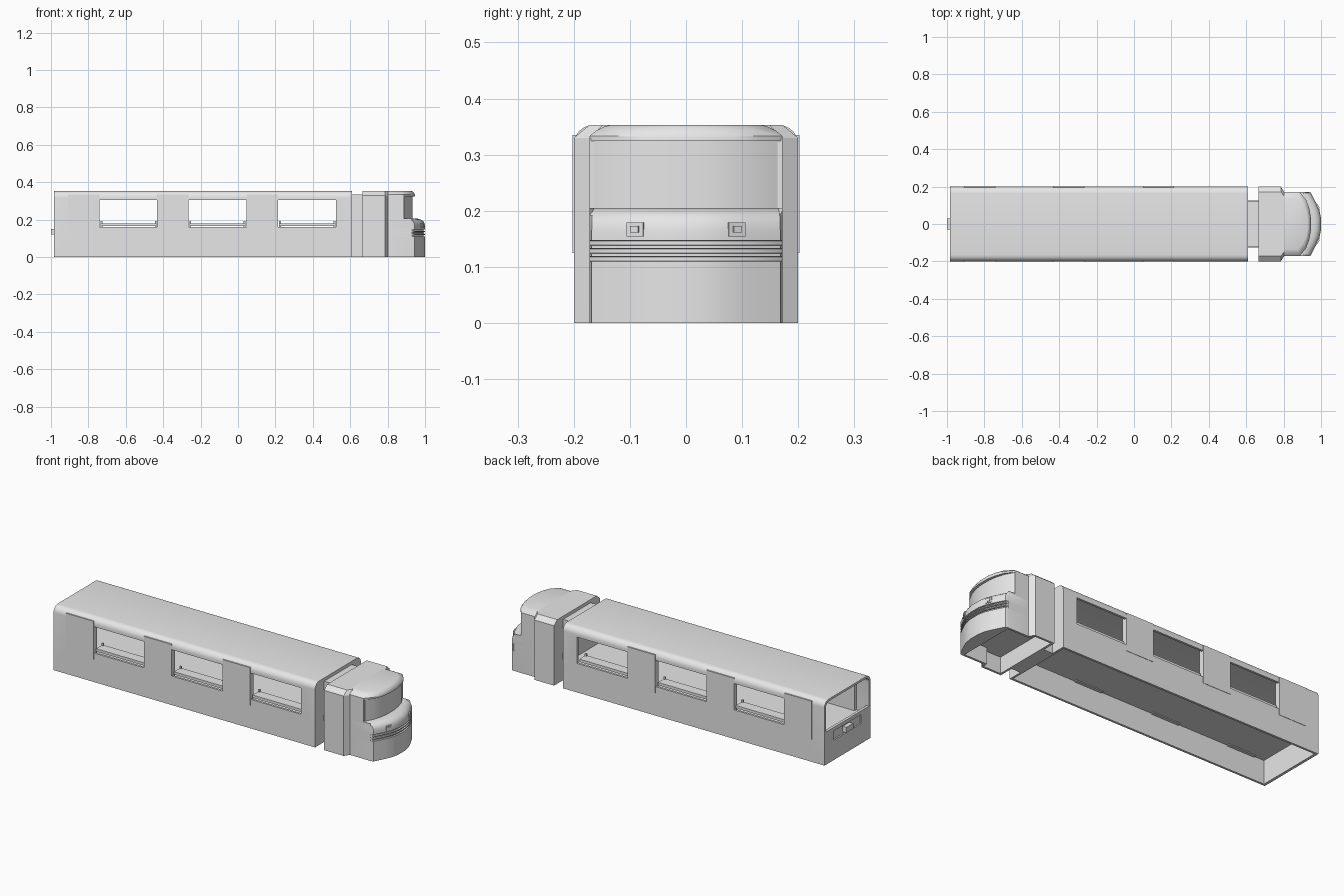
import bpy, bmesh, math

if "Cube" in bpy.data.objects:
    bpy.data.objects.remove(bpy.data.objects["Cube"])

grey = bpy.data.materials.new("plain grey")
grey.use_nodes = True
grey.diffuse_color = (0.8, 0.8, 0.8, 1)
grey.node_tree.nodes["Principled BSDF"].inputs["Base Color"].default_value = (0.8, 0.8, 0.8, 1)


def loft(name, rings):
    """Skin a stack of equal-length closed rings and cap both ends."""
    bm = bmesh.new()
    loops = [[bm.verts.new(p) for p in ring] for ring in rings]
    n = len(loops[0])
    for a, b in zip(loops, loops[1:]):
        for i in range(n):
            j = (i + 1) % n
            bm.faces.new((a[i], a[j], b[j], b[i]))
    bm.faces.new(loops[0])
    bm.faces.new(loops[-1])
    bmesh.ops.recalc_face_normals(bm, faces=bm.faces)
    mesh = bpy.data.meshes.new(name)
    bm.to_mesh(mesh)
    bm.free()
    ob = bpy.data.objects.new(name, mesh)
    bpy.context.collection.objects.link(ob)
    mesh.materials.append(grey)
    return ob


def box(name, x, y, z):
    return loft(name, [[(x[0], y[0], h), (x[1], y[0], h), (x[1], y[1], h), (x[0], y[1], h)] for h in z])


def select(ob):
    bpy.ops.object.select_all(action="DESELECT")
    ob.select_set(True)
    bpy.context.view_layer.objects.active = ob


def cut(ob, cutters):
    select(ob)
    for c in cutters:
        m = ob.modifiers.new("cut", "BOOLEAN")
        m.operation, m.solver, m.object = "DIFFERENCE", "EXACT", c
        bpy.ops.object.modifier_apply(modifier=m.name)


def discard(cutters):
    for c in cutters:
        bpy.data.objects.remove(c)


def smooth(ob):
    select(ob)
    bpy.ops.object.shade_smooth_by_angle(angle=math.radians(32))


def arch(half, bottom, top, radius):
    """Cross-section with rounded upper corners, as (y, z)."""
    arc = [(half - radius + radius * math.cos(t), top - radius + radius * math.sin(t))
           for t in (math.pi / 2 * i / 6 for i in range(7))]
    side = [(half, bottom)] + arc
    return side + [(-y, z) for y, z in reversed(side)]


def tunnel(name, x0, x1, section):
    return loft(name, [[(x, y, z) for y, z in section] for x in (x0, x1)])


# Carriage: hollow shell, open underneath and above the rear wall
BACK, FRONT, FLOOR = -0.985, 0.61, 0.14
body = tunnel("carriage_body", BACK, FRONT, arch(0.2, 0, 0.353, 0.035))
windows = [(-0.74, -0.43), (-0.265, 0.045), (0.215, 0.525)]
cutters = [
    tunnel("cabin_cutter", BACK + 0.015, FRONT - 0.012, arch(0.188, FLOOR, 0.341, 0.028)),
    tunnel("rear_cutter", BACK - 0.05, BACK + 0.05, arch(0.188, 0.18, 0.341, 0.028)),
    box("under_cutter", (BACK + 0.015, FRONT - 0.012), (-0.188, 0.188), (-0.1, FLOOR - 0.01)),
    box("plate_cutter", (BACK - 0.05, BACK + 0.008), (-0.12, 0.12), (0.11, 0.16)),
]
cutters += [box("window_cutter", w, (-0.3, 0.3), (0.16, 0.305)) for w in windows]
cut(body, cutters)
discard(cutters)
smooth(body)

# Doors, benches and bench posts on both sides
for side, s in (("left", 1), ("right", -1)):
    for i, (x0, x1) in enumerate(windows, 1):
        box(f"door_{side}_{i}", (x0 - 0.168, x0), sorted((s * 0.172, s * 0.202)), (0.125, 0.335))
        a, b = x0 + 0.005, x1 - 0.005
        box(f"bench_{side}_{i}", (a, b), sorted((s * 0.13, s * 0.187)), (0.165, 0.18))
        for x in (a, b - 0.01):
            box(f"bench_post_{side}_{i}", (x, x + 0.01), sorted((s * 0.13, s * 0.14)), (FLOOR, 0.192))

# Couplings
box("rear_coupler", (-1, BACK + 0.01), (-0.03, 0.03), (0.12, 0.15))
box("gangway", (FRONT - 0.005, 0.67), (-0.12, 0.12), (0, 0.335))
for z in (0.12, 0.138):
    box("gangway_rib", (FRONT - 0.005, 0.67), (-0.126, 0.126), (z, z + 0.012))


def mirrored(half):
    return half + [(x, -y) for x, y in reversed(half)]


# Rear part of the cab with chamfered shoulders
def shoulder_ring(z, k):
    return [(x, y * k, z) for x, y in mirrored([(0.665, 0.2), (0.785, 0.2), (0.803, 0.172)])]


cab_rear = loft("cab_rear", [shoulder_ring(0, 1), shoulder_ring(0.33, 1), shoulder_ring(0.353, 0.86)])

# Nose with three grooves and a rounded top
NOSE = [(0.79, 0.172), (0.93, 0.172), (0.945, 0.168), (0.975, 0.11), (0.992, 0.07), (1.0, 0.03)]


def nose_ring(z, inset):
    return [(x - inset, y * (1 - inset * 0.6), z) if x > 0.935 else (x, y, z) for x, y in mirrored(NOSE)]


levels = [(0, 0)]
for i in range(3):
    z = 0.11 + i * 0.014
    levels += [(z, 0), (z + 0.001, 0.008), (z + 0.008, 0.008), (z + 0.009, 0)]
levels += [(0.165, 0), (0.18, 0.003), (0.192, 0.01), (0.2, 0.022), (0.205, 0.04)]
nose = loft("nose", [nose_ring(z, d) for z, d in levels])

# Hollow underside of the cab
cutters = [box("cab_cutter", (0.677, 0.785), (-0.188, 0.188), (-0.1, 0.09)),
           box("nose_cutter", (0.77, 0.925), (-0.16, 0.16), (-0.1, 0.09))]
for part in (cab_rear, nose):
    cut(part, cutters)
    smooth(part)
discard(cutters)

# Driver's compartment: side walls, curved windscreen and roof
box("cab_sides", (0.79, 0.887), (-0.172, 0.172), (0.195, 0.33))
SCREEN = mirrored([(0.85, 0.163), (0.888, 0.163), (0.912, 0.12), (0.926, 0.07), (0.932, 0.03)])
smooth(loft("windscreen", [[(x, y, z) for x, y in SCREEN] for z in (0.195, 0.33)]))
ROOF = mirrored([(0.79, 0.172), (0.885, 0.172), (0.92, 0.13), (0.938, 0.08), (0.946, 0.03)])


def roof_ring(z, k):
    return [(0.79 + (x - 0.79) * (1 - k / 2), y * (1 - k), z) for x, y in ROOF]


smooth(loft("cab_roof", [roof_ring(z, k) for z, k in
                         ((0.324, 0), (0.333, 0), (0.343, 0.07), (0.35, 0.15), (0.353, 0.22))]))

# Headlights: a frame with a smaller lamp, turned to follow the nose
for side, s in (("left", 1), ("right", -1)):
    for name, w, h, d in (("headlight_frame", 0.016, 0.0125, 0.004), ("headlight_lamp", 0.008, 0.006, 0.007)):
        lamp = box(f"{name}_{side}", (-0.012, d), (-w, w), (-h, h))
        lamp.location = (0.983, s * 0.09, 0.167)
        lamp.rotation_euler.z = s * math.radians(23)
